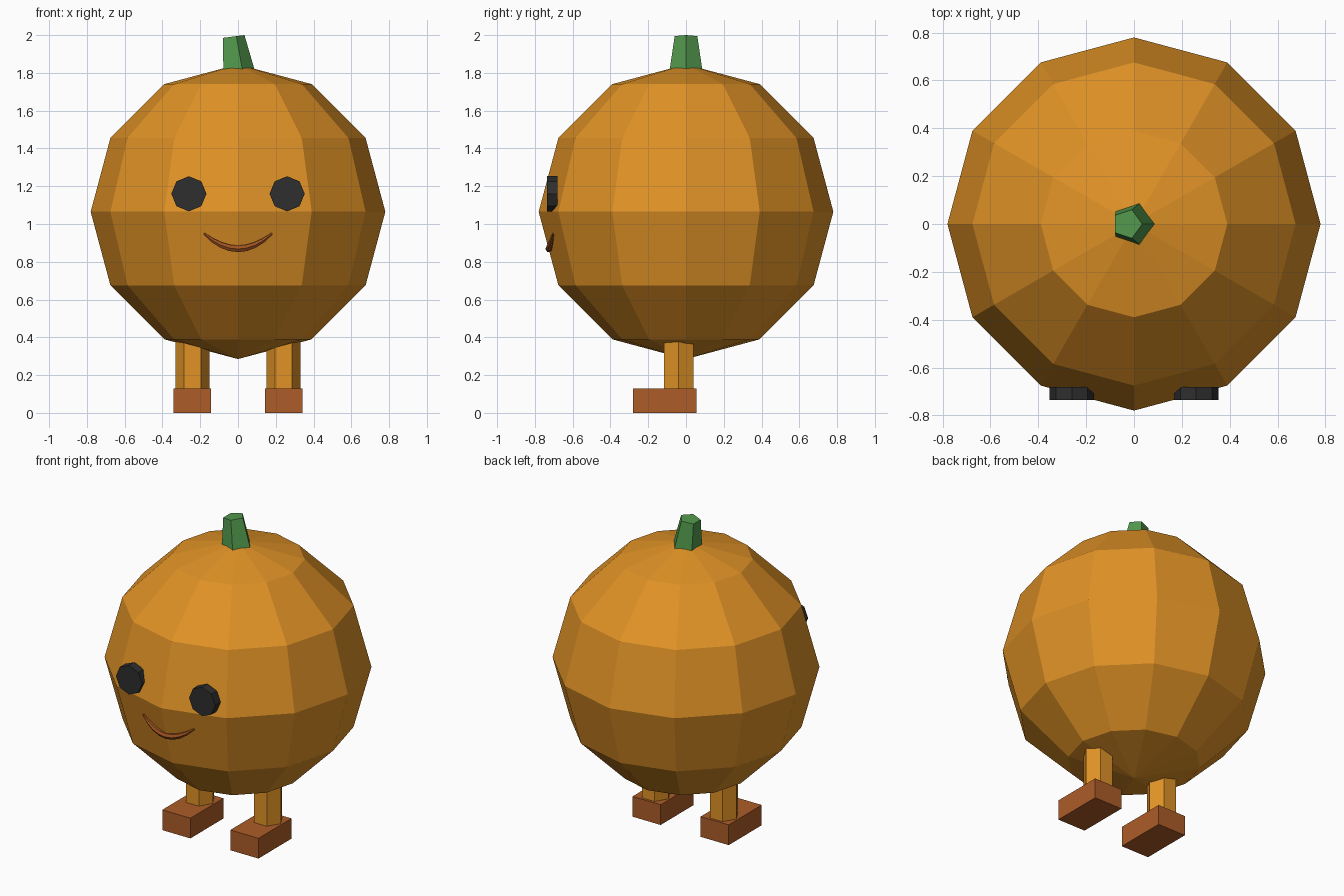
import bpy, math

if "Cube" in bpy.data.objects:
    bpy.data.objects.remove(bpy.data.objects["Cube"])


def srgb(r, g, b):
    lin = lambda c: c / 12.92 if c <= 0.04045 else ((c + 0.055) / 1.055) ** 2.4
    return (lin(r / 255), lin(g / 255), lin(b / 255), 1)


def material(name, rgb):
    m = bpy.data.materials.new(name)
    m.diffuse_color = srgb(*rgb)
    m.use_nodes = True
    m.node_tree.nodes["Principled BSDF"].inputs["Base Color"].default_value = m.diffuse_color
    return m


ORANGE = material("pumpkin orange", (224, 146, 38))
GREEN = material("stem green", (82, 152, 76))
BLACK = material("eye black", (46, 46, 47))
BROWN = material("shoe brown", (172, 92, 40))
MOUTH = material("mouth brown", (160, 82, 32))


def finish(name, mat):
    ob = bpy.context.object
    ob.name = name
    ob.data.materials.append(mat)
    return ob


# Round faceted body
bpy.ops.mesh.primitive_uv_sphere_add(segments=12, ring_count=6, radius=0.78,
                                     location=(0, 0, 1.065))
finish("body", ORANGE)

# Leaning five-sided stem, pointing toward +x
LEAN, DEPTH = 0.13, 0.22
bpy.ops.mesh.primitive_cone_add(vertices=5, radius1=0.097, radius2=0.063, depth=DEPTH,
                                location=(-0.014, 0, 1.993 - DEPTH / 2))
stem = finish("stem", GREEN)
for v in stem.data.vertices:
    v.co.x, v.co.y = v.co.y, -v.co.x
stem.rotation_euler.y = -LEAN

for side, s in (("left", -1), ("right", 1)):
    # Octagonal button eye
    bpy.ops.mesh.primitive_cylinder_add(vertices=8, radius=0.093, depth=0.055,
                                        location=(s * 0.26, -0.708, 1.16),
                                        rotation=(math.pi / 2, 0, 0))
    finish(side + "_eye", BLACK)

    # Hexagonal leg with corners facing sideways
    bpy.ops.mesh.primitive_cylinder_add(vertices=6, radius=0.09, depth=0.38,
                                        location=(s * 0.242, -0.039, 0.29),
                                        rotation=(0, 0, math.pi / 2))
    finish(side + "_leg", ORANGE)

    # Block shoe
    bpy.ops.mesh.primitive_cube_add(size=1, location=(s * 0.242, -0.113, 0.065))
    finish(side + "_shoe", BROWN).scale = (0.2, 0.335, 0.13)

# Smile: tapered tube hugging the body
curve = bpy.data.curves.new("smile", "CURVE")
curve.dimensions = "3D"
curve.bevel_depth = 0.02
curve.bevel_resolution = 1
curve.use_fill_caps = True
spline = curve.splines.new("POLY")
N = 8
spline.points.add(N)
for i, p in enumerate(spline.points):
    t = 2 * i / N - 1
    p.co = (0.18 * t, -0.725 + 0.022 * t * t, 0.869 + 0.08 * t * t, 1)
    p.radius = 1 - 0.7 * t * t
smile = bpy.data.objects.new("smile", curve)
bpy.context.collection.objects.link(smile)
bpy.context.view_layer.objects.active = smile
bpy.ops.object.select_all(action="DESELECT")
smile.select_set(True)
bpy.ops.object.convert(target="MESH")
smile = bpy.context.object
smile.name = "smile"
smile.data.materials.clear()
smile.data.materials.append(MOUTH)
for f in smile.data.polygons:
    f.use_smooth = False
